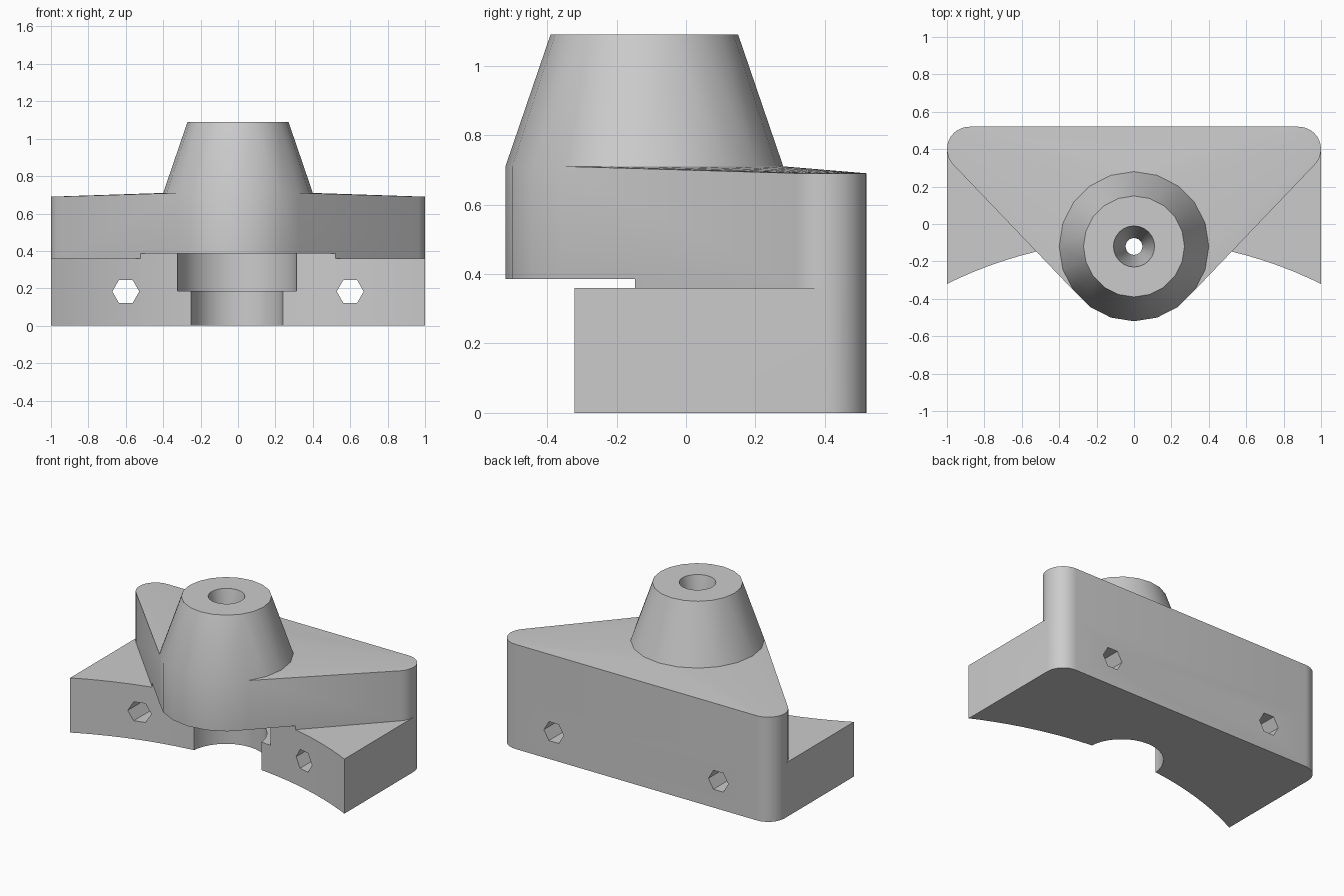
import bpy, bmesh, math
from mathutils import Vector, Matrix

default = bpy.data.objects.get("Cube")
if default:
    bpy.data.objects.remove(default, do_unlink=True)

AXIS_Y = -0.12      # spindle axis
CORNER = (0.88, 0.40, 0.12)   # back corner x, y, radius
SHELF = 0.36        # top of the mounting block
CEILING = 0.385     # underside of the overhang

grey = bpy.data.materials.new("plain grey")
grey.use_nodes = True
colour = (0.6, 0.6, 0.6, 1)
grey.diffuse_color = colour
grey.node_tree.nodes["Principled BSDF"].inputs["Base Color"].default_value = colour


def make_object(name, bm):
    bmesh.ops.recalc_face_normals(bm, faces=bm.faces)
    mesh = bpy.data.meshes.new(name)
    bm.to_mesh(mesh)
    bm.free()
    mesh.materials.append(grey)
    ob = bpy.data.objects.new(name, mesh)
    bpy.context.collection.objects.link(ob)
    return ob


def disc(x, y, r, z, sides):
    return [Vector((x + r * math.cos(math.tau * i / sides),
                    y + r * math.sin(math.tau * i / sides), z)) for i in range(sides)]


def hull(name, points):
    bm = bmesh.new()
    for p in points:
        bm.verts.new(p)
    result = bmesh.ops.convex_hull(bm, input=bm.verts)
    loose = {v for v in result["geom_interior"] if isinstance(v, bmesh.types.BMVert)}
    bmesh.ops.delete(bm, geom=list(loose), context="VERTS")
    bmesh.ops.dissolve_limit(bm, angle_limit=0.002, verts=bm.verts, edges=bm.edges)
    return make_object(name, bm)


def frustum(name, x, y, r_low, r_high, z_low, z_high, sides):
    return hull(name, disc(x, y, r_low, z_low, sides) + disc(x, y, r_high, z_high, sides))


def corners(z):
    x, y, r = CORNER
    return disc(x, y, r, z, 32) + disc(-x, y, r, z, 32)


def combine(target, other, operation):
    mod = target.modifiers.new(operation, "BOOLEAN")
    mod.operation = operation
    mod.solver = "EXACT"
    mod.object = other
    bpy.context.view_layer.objects.active = target
    bpy.ops.object.modifier_apply(modifier=mod.name)
    bpy.data.objects.remove(other, do_unlink=True)


# Wedge body, spanning the two back corners and the round nose
body = hull("bracket_body", corners(0) + corners(0.69)
            + disc(0, AXIS_Y, 0.4, 0, 20) + disc(0, AXIS_Y, 0.4, 0.71, 20))

# Mounting block under the wedge
ears = [Vector((s, -0.6, z)) for s in (-1, 1) for z in (0, SHELF)]
combine(body, hull("mounting_block", corners(0) + corners(SHELF) + ears), "UNION")

# Tapered spindle tower
combine(body, frustum("tower", 0, AXIS_Y, 0.4, 0.27, 0.71, 1.09, 20), "UNION")

# Concave front and stepped pocket below the overhang
cuts = [
    frustum("front_arc", 0, -2.336, 2.25, 2.25, -0.1, CEILING, 160),
    frustum("wide_pocket", -0.005, AXIS_Y, 0.32, 0.32, 0.185, CEILING, 32),
    frustum("narrow_pocket", -0.005, AXIS_Y, 0.247, 0.247, -0.1, 0.25, 32),
    # Tapered bore and its through hole
    frustum("bore", 0, AXIS_Y, 0.045, 0.11, 0.73, 1.09, 24),
    frustum("bore_mouth", 0, AXIS_Y, 0.11, 0.11, 1.089, 1.2, 24),
    frustum("through_hole", 0, AXIS_Y, 0.045, 0.045, 0.3, 0.8, 24),
]
# Hexagonal bolt holes running front to back
for side in (-1, 1):
    bolt = frustum("bolt_hole", 0, 0, 0.072, 0.072, -1, 1, 6)
    bolt.data.transform(Matrix.Translation((side * 0.6, 0, 0.183))
                        @ Matrix.Rotation(math.pi / 2, 4, "X"))
    cuts.append(bolt)
for cutter in cuts:
    cutter.hide_render = True
    combine(body, cutter, "DIFFERENCE")

bpy.ops.object.select_all(action="DESELECT")
body.select_set(True)
bpy.context.view_layer.objects.active = body
bpy.ops.object.shade_smooth_by_angle(angle=math.radians(30))
